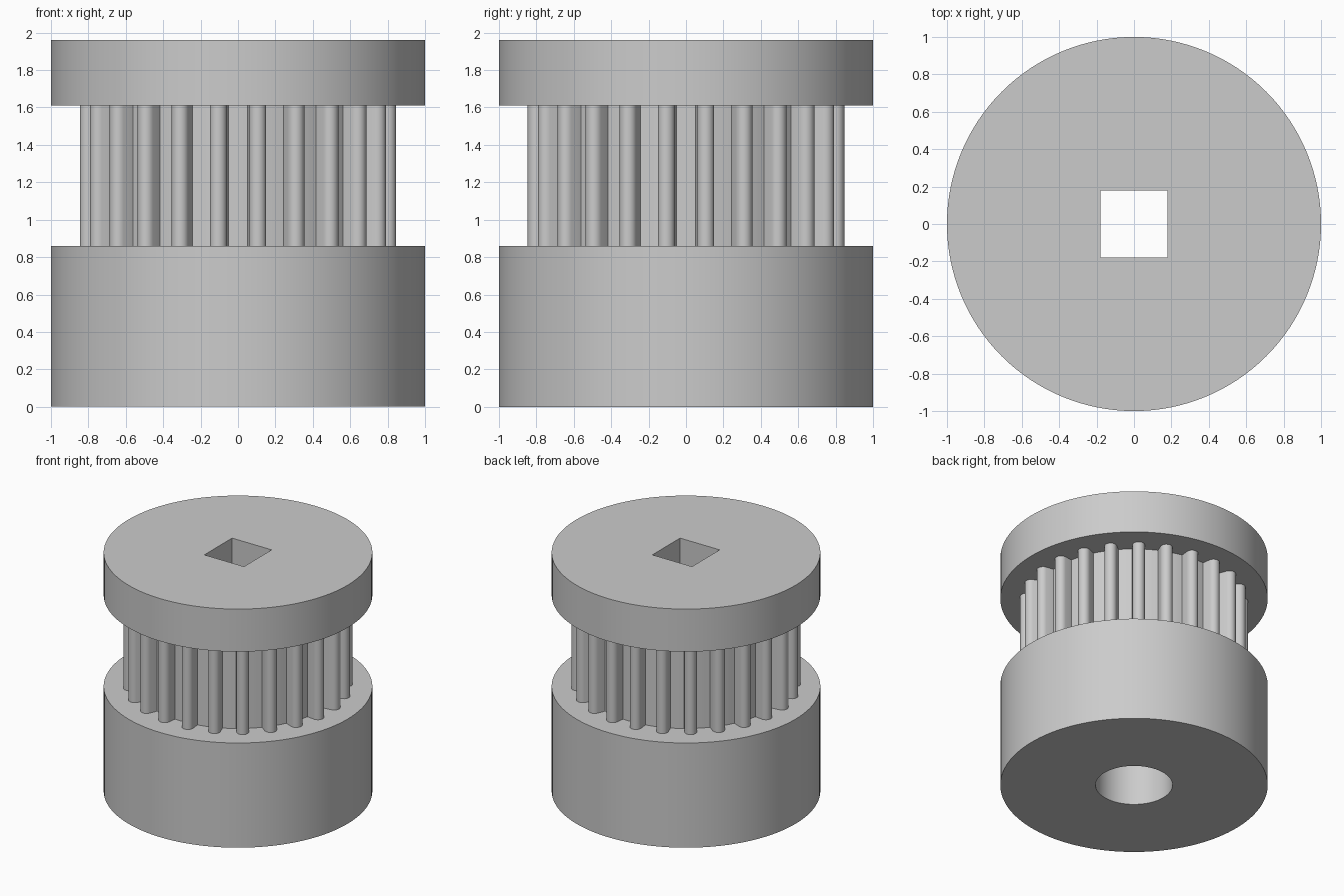
import bpy, bmesh
from math import sin, cos, pi, sqrt
from mathutils import Vector, Matrix

cube = bpy.data.objects.get("Cube")
if cube:
    bpy.data.objects.remove(cube, do_unlink=True)

grey = bpy.data.materials.new("plain_grey")
grey.use_nodes = True
colour = (0.6, 0.6, 0.6, 1)
grey.diffuse_color = colour
grey.node_tree.nodes["Principled BSDF"].inputs["Base Color"].default_value = colour


def circle(radius, count=128):
    return [Vector((radius * cos(2 * pi * i / count), radius * sin(2 * pi * i / count)))
            for i in range(count)]


def square(half):
    return [Vector((x * half, y * half)) for x, y in ((-1, -1), (1, -1), (1, 1), (-1, 1))]


def toothed_outline(teeth, root, tip, half_width):
    """Round-tipped teeth standing on a cylindrical root."""
    pitch = 2 * pi / teeth
    centre = tip - half_width
    foot = sqrt(root ** 2 - half_width ** 2)
    tooth = [Vector((foot, -half_width))]
    for i in range(11):
        a = -pi / 2 + pi * i / 10
        tooth.append(Vector((centre + half_width * cos(a), half_width * sin(a))))
    tooth.append(Vector((foot, half_width)))
    # root arc between neighbouring teeth
    tooth += [Vector((root * cos(pitch * f), root * sin(pitch * f))) for f in (0.4, 0.5, 0.6)]
    outline = []
    for k in range(teeth):
        turn = Matrix.Rotation((k + 0.5) * pitch, 2)
        outline += [turn @ p for p in tooth]
    return outline


def prism(name, outer, inner, bottom, top):
    """Extrude an outline with a hole through it."""
    bm = bmesh.new()
    edges = []
    for loop in (outer, inner):
        verts = [bm.verts.new((p.x, p.y, bottom)) for p in loop]
        edges += [bm.edges.new((v, verts[i - 1])) for i, v in enumerate(verts)]
    bmesh.ops.triangle_fill(bm, edges=edges, use_beauty=True, normal=(0, 0, 1))
    result = bmesh.ops.extrude_face_region(bm, geom=bm.faces[:], use_keep_orig=True)
    moved = [g for g in result["geom"] if isinstance(g, bmesh.types.BMVert)]
    bmesh.ops.translate(bm, verts=moved, vec=(0, 0, top - bottom))
    bmesh.ops.recalc_face_normals(bm, faces=bm.faces[:])
    mesh = bpy.data.meshes.new(name)
    bm.to_mesh(mesh)
    bm.free()
    mesh.materials.append(grey)
    obj = bpy.data.objects.new(name, mesh)
    bpy.context.collection.objects.link(obj)
    return obj


# Hub with a round bore, toothed drum and top flange with a square socket
parts = [
    prism("hub", circle(1.0), circle(0.288, 64), 0, 0.86),
    prism("toothed_drum", toothed_outline(24, 0.745, 0.853, 0.046), square(0.18), 0.86, 1.61),
    prism("top_flange", circle(1.0), square(0.18), 1.61, 1.96),
]

bpy.ops.object.select_all(action="DESELECT")
for part in parts:
    part.select_set(True)
bpy.context.view_layer.objects.active = parts[0]
bpy.ops.object.shade_smooth_by_angle(angle=pi / 6)
